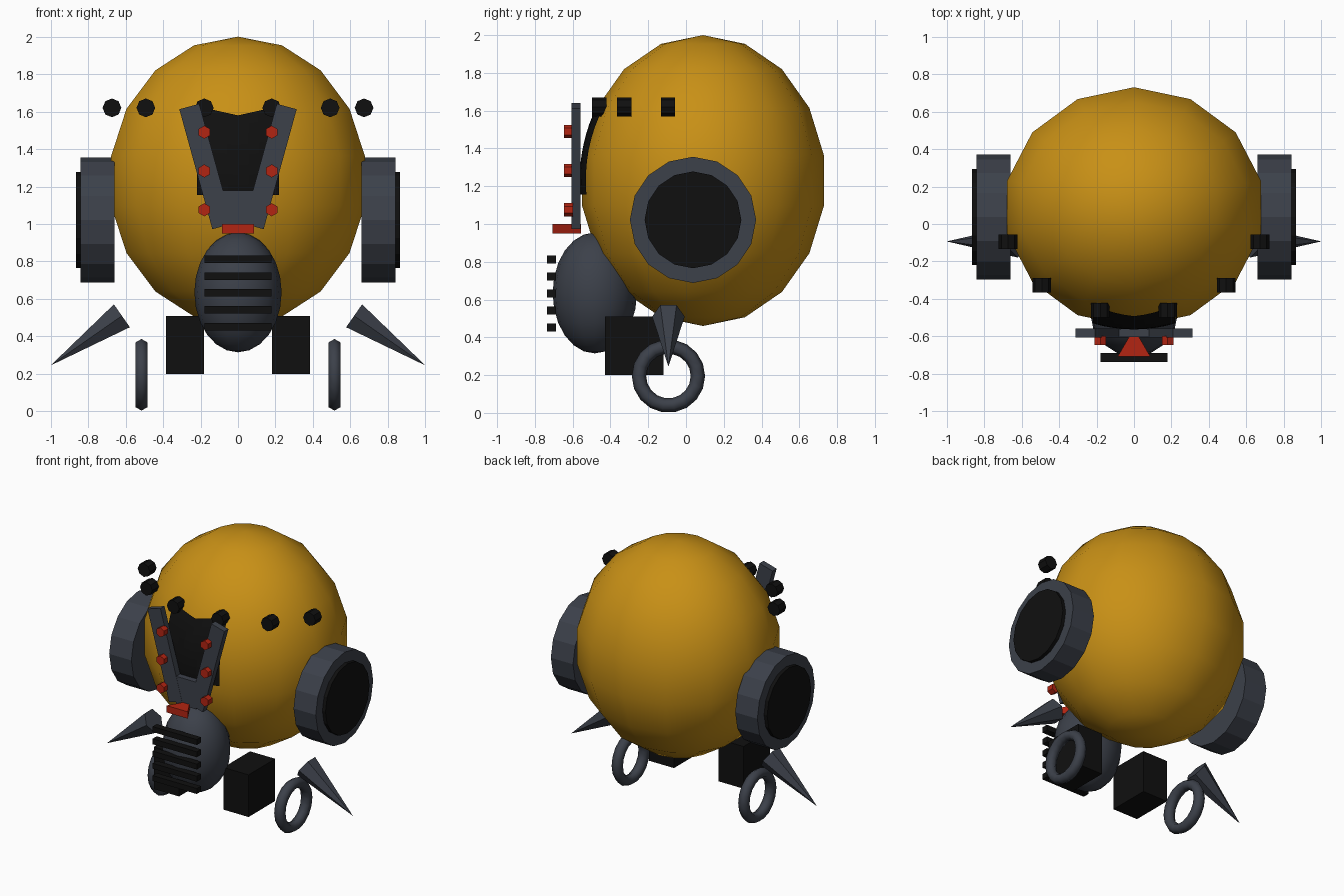
import bpy, bmesh
from math import radians, sqrt, atan2, pi
from mathutils import Matrix, Vector

if "Cube" in bpy.data.objects:
    bpy.data.objects.remove(bpy.data.objects["Cube"])


def material(name, rgb):
    m = bpy.data.materials.new(name)
    m.diffuse_color = (*rgb, 1)
    m.use_nodes = True
    m.node_tree.nodes["Principled BSDF"].inputs["Base Color"].default_value = m.diffuse_color
    return m


AMBER = material("amber", (0.58, 0.28, 0.008))
STEEL = material("steel", (0.045, 0.052, 0.068))
BLACK = material("black", (0.005, 0.005, 0.005))
RED = material("red", (0.45, 0.018, 0.006))


def finish(name, bm, mat, loc=(0, 0, 0), rot=(0, 0, 0), smooth=False):
    bmesh.ops.recalc_face_normals(bm, faces=bm.faces)
    me = bpy.data.meshes.new(name)
    bm.to_mesh(me)
    bm.free()
    for p in me.polygons:
        p.use_smooth = smooth
    me.materials.append(mat)
    ob = bpy.data.objects.new(name, me)
    ob.location, ob.rotation_euler = loc, rot
    bpy.context.collection.objects.link(ob)
    return ob


def box(name, size, loc, mat, rot=(0, 0, 0)):
    bm = bmesh.new()
    bmesh.ops.create_cube(bm, size=1, matrix=Matrix.Diagonal((*size, 1)))
    return finish(name, bm, mat, loc, rot)


def cone(name, sides, r1, r2, depth, loc, mat, rot=(0, 0, 0)):
    bm = bmesh.new()
    bmesh.ops.create_cone(bm, cap_ends=True, segments=sides,
                          radius1=r1, radius2=r2, depth=depth)
    bmesh.ops.remove_doubles(bm, verts=bm.verts, dist=1e-5)
    return finish(name, bm, mat, loc, rot)


def ball(name, radii, loc, segs, rings, mat):
    bm = bmesh.new()
    bmesh.ops.create_uvsphere(bm, u_segments=segs, v_segments=rings, radius=1,
                              matrix=Matrix.Diagonal((*radii, 1)))
    return finish(name, bm, mat, loc, smooth=True)


def ring(name, major, minor, n_major, n_minor, loc, mat):
    # small circle in the YZ plane spun around the X axis
    bm = bmesh.new()
    m = Matrix.Translation((0, major, 0)) @ Matrix.Rotation(-pi / 2, 4, 'Z')
    m = Matrix.Translation((0, major, 0))
    bmesh.ops.create_circle(bm, segments=n_minor, radius=minor, matrix=m)
    bmesh.ops.spin(bm, geom=bm.verts[:] + bm.edges[:], cent=(0, 0, 0),
                   axis=(1, 0, 0), angle=2 * pi, steps=n_major)
    bmesh.ops.remove_doubles(bm, verts=bm.verts, dist=1e-4)
    return finish(name, bm, mat, loc, smooth=True)


# main body and muzzle
RADII, CENTRE = (0.705, 0.65, 0.77), (0, 0.09, 1.23)
ball("body", RADII, CENTRE, 14, 9, AMBER)
ball("muzzle", (0.233, 0.223, 0.32), (0, -0.483, 0.635), 16, 12, STEEL)

# dark chest panel hugging the body
bm = bmesh.new()
bmesh.ops.create_grid(bm, x_segments=8, y_segments=8, size=1)
for v in bm.verts:
    x = v.co.x * 0.22
    top = 1.58 + 0.22 * abs(x)
    z = 1.155 + (top - 1.155) * (v.co.y + 1) / 2
    k = 1 - (x / RADII[0]) ** 2 - ((z - CENTRE[2]) / RADII[2]) ** 2
    v.co = (x, CENTRE[1] - RADII[1] * sqrt(k) - 0.003, z)
finish("chest_panel", bm, BLACK)

# muzzle grille
for i in range(5):
    box(f"grille_bar_{i}", (0.36, 0.048, 0.04), (0, -0.712, 0.812 - 0.09 * i), BLACK)

# plate joining the straps, and the red wedge under it
box("strap_plate", (0.165, 0.045, 0.2), (0, -0.582, 1.078), STEEL)
cone("red_wedge", 3, 0.1, 0.1, 0.05, (0, -0.657, 0.975), RED)

for s, side in ((-1, "left"), (1, "right")):
    # ear drum with dark cap
    cone(f"{side}_drum", 16, 0.334, 0.334, 0.18, (s * 0.75, 0.037, 1.022),
         STEEL, (0, pi / 2, 0))
    cone(f"{side}_drum_cap", 16, 0.256, 0.256, 0.17, (s * 0.78, 0.037, 1.022),
         BLACK, (0, pi / 2, 0))
    # slanted strap with studs
    box(f"{side}_strap", (0.11, 0.047, 0.664), (s * 0.172, -0.582, 1.307),
        STEEL, (0, s * radians(15.4), 0))
    for i in range(3):
        cone(f"{side}_stud_{i}", 6, 0.035, 0.035, 0.05,
             (s * 0.18, -0.622, 1.49 - 0.207 * i), RED, (pi / 2, 0, 0))
    # row of dark knobs
    for i, (x, y) in enumerate(((0.18, -0.46), (0.492, -0.327), (0.673, -0.095))):
        cone(f"{side}_knob_{i}", 8, 0.05, 0.05, 0.076, (s * x, y, 1.62),
             BLACK, (pi / 2, 0, 0))
    # foot block and ring
    box(f"{side}_foot", (0.205, 0.31, 0.31), (s * 0.283, -0.273, 0.355), BLACK)
    ring(f"{side}_ring", 0.156, 0.038, 18, 6, (s * 0.515, -0.093, 0.195), STEEL)
    # six-sided spike pointing out and down
    base, tip = Vector((s * 0.62, -0.093, 0.51)), Vector((s * 1.0, -0.093, 0.245))
    d = tip - base
    cone(f"{side}_spike", 6, 0.086, 0, d.length, (base + tip) / 2, STEEL,
         (0, atan2(d.x, d.z), 0))
